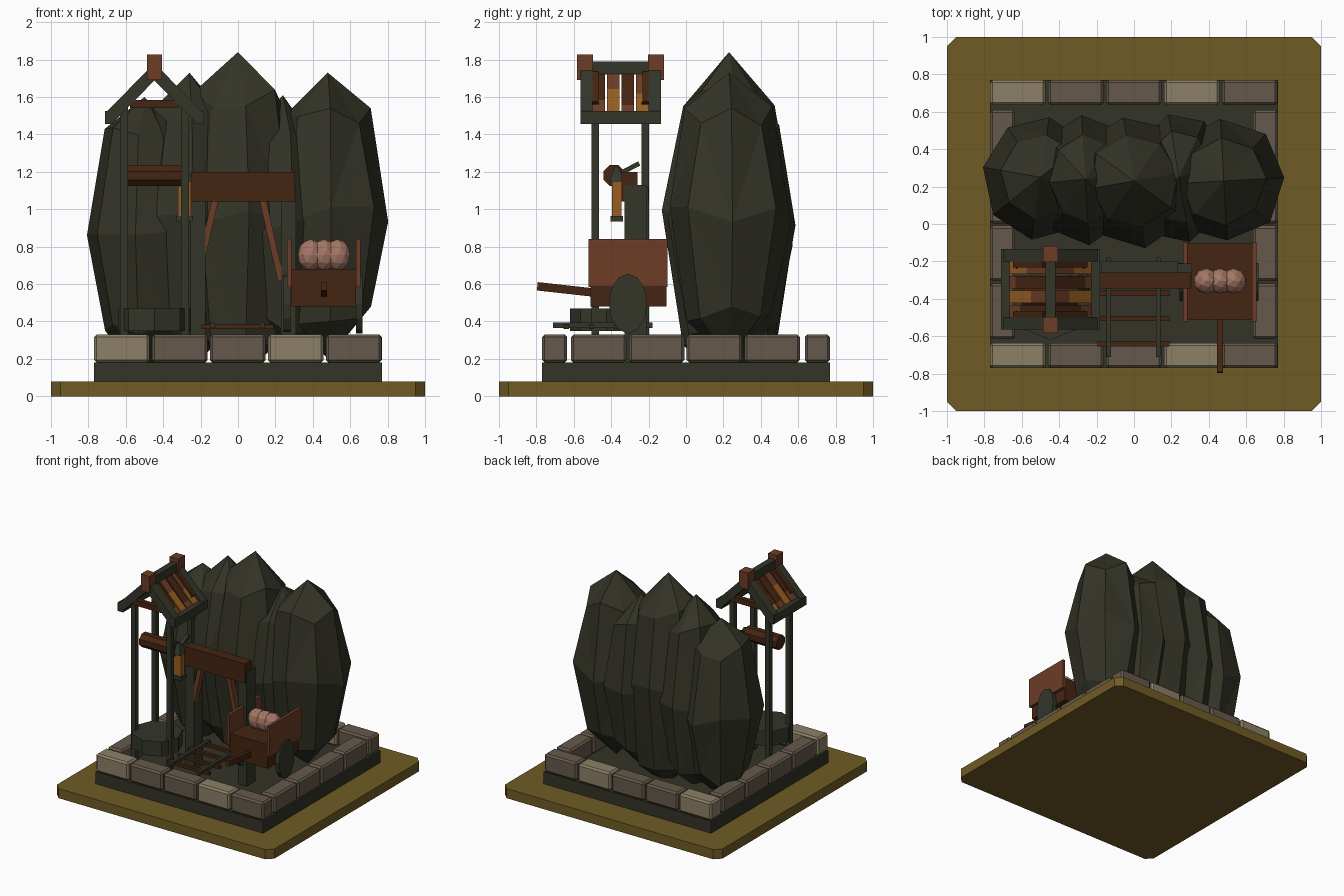
import bpy, bmesh, math, random
from mathutils import Vector, Matrix

if "Cube" in bpy.data.objects:
    bpy.data.objects.remove(bpy.data.objects["Cube"])

random.seed(4)


def mat(name, r, g, b):
    m = bpy.data.materials.new(name)
    lin = [((c / 255 + 0.055) / 1.055) ** 2.4 for c in (r, g, b)]
    m.diffuse_color = (*lin, 1)
    m.use_nodes = True
    m.node_tree.nodes["Principled BSDF"].inputs["Base Color"].default_value = m.diffuse_color
    return m


SAND = mat("olive sand", 112, 91, 36)
ROCK = mat("dark rock", 51, 51, 39)
FRAME = mat("dark timber", 51, 54, 42)
BROWN = mat("dark brown wood", 68, 37, 17)
RED = mat("red brown wood", 108, 61, 38)
AMBER = mat("amber", 152, 94, 32)
LIGHT = mat("light stone", 140, 128, 102)
TAUPE = mat("taupe stone", 101, 89, 75)
ORE = mat("pink ore", 165, 118, 101)


def finish(bm, name, m):
    bmesh.ops.recalc_face_normals(bm, faces=bm.faces)
    me = bpy.data.meshes.new(name)
    bm.to_mesh(me)
    bm.free()
    me.materials.append(m)
    ob = bpy.data.objects.new(name, me)
    bpy.context.collection.objects.link(ob)
    return ob


def box(name, x, y, z, m, bevel=0, vertical_only=False):
    """Box from (min, max) pairs, with optional chamfer."""
    bm = bmesh.new()
    bmesh.ops.create_cube(bm, size=1)
    for v in bm.verts:
        v.co = [(a + b) / 2 + c * (b - a) for (a, b), c in zip((x, y, z), v.co)]
    if bevel:
        edges = [e for e in bm.edges if not vertical_only
                 or abs(e.verts[0].co.z - e.verts[1].co.z) > 1e-4]
        bmesh.ops.bevel(bm, geom=edges, offset=bevel, segments=1, affect='EDGES')
    return finish(bm, name, m)


def beam(name, p, q, side, width, thick, m):
    """Slanted bar from p to q; width is measured along side."""
    p, q, s = Vector(p), Vector(q), Vector(side).normalized()
    d = q - p
    n = d.normalized().cross(s)
    bm = bmesh.new()
    bmesh.ops.create_cube(bm, size=1)
    for v in bm.verts:
        v.co = (p + q) / 2 + d * v.co.x + s * width * v.co.y + n * thick * v.co.z
    return finish(bm, name, m)


def drum(name, c, r1, r2, depth, m, n=8, axis='Z', scale=(1, 1, 1), turn=0):
    bm = bmesh.new()
    bmesh.ops.create_cone(bm, cap_ends=True, segments=n, radius1=r1, radius2=r2, depth=depth)
    rot = Matrix.Rotation(math.pi / 2, 4, 'Y') if axis == 'X' else Matrix()
    bm.transform(Matrix.Translation(c) @ Matrix.Diagonal((*scale, 1)) @ rot
                 @ Matrix.Rotation(turn, 4, 'Z'))
    return finish(bm, name, m)


# Ground and foundation
box("ground_slab", (-1, 1), (-1, 1), (0, 0.08), SAND, 0.05, True)
box("foundation", (-0.77, 0.77), (-0.77, 0.77), (0.08, 0.18), ROCK)

# Border of stone blocks
for i in range(5):
    x = -0.77 + i * 0.31
    m = LIGHT if i in (0, 3) else TAUPE
    for s in (-1, 1):
        box("border_block", (x, x + 0.298), tuple(sorted((s * 0.77, s * 0.635))),
            (0.18, 0.33), m, 0.014)
for i in range(4):
    y = -0.615 + i * 0.309
    for s in (-1, 1):
        box("side_block", tuple(sorted((s * 0.77, s * 0.635))), (y, y + 0.297),
            (0.18, 0.33), TAUPE, 0.014)

# Rock spires: coarse faceted spheres, stretched upward
for x, y, top, low, rx, ry in ((-0.50, 0.25, 1.60, 0.12, 0.30, 0.33),
                               (-0.26, 0.24, 1.73, 0.13, 0.27, 0.34),
                               (0.0, 0.23, 1.84, 0.07, 0.34, 0.35),
                               (0.24, 0.25, 1.61, 0.18, 0.25, 0.345),
                               (0.48, 0.23, 1.73, 0.20, 0.325, 0.325)):
    bm = bmesh.new()
    bmesh.ops.create_uvsphere(bm, u_segments=8, v_segments=4, radius=1)
    bm.transform(Matrix.Rotation(random.uniform(-0.3, 0.3), 4, 'Z'))
    for v in bm.verts:
        tip = abs(v.co.z) > 0.9
        k = 1 if tip else random.uniform(0.97, 1.05)
        dz = 0 if tip else random.uniform(-0.06, 0.06)
        v.co = (x + v.co.x * rx * k, y + v.co.y * ry * k,
                (top + low) / 2 + v.co.z * (top - low) / 2 + dz)
    bmesh.ops.triangulate(bm, faces=bm.faces)
    finish(bm, "rock_spire", ROCK)

# Mine entrance
for x in (-0.255, 0.23):
    box("entrance_post", (x, x + 0.08), (-0.33, -0.21), (0.18, 1.13), FRAME)
box("entrance_lintel", (-0.25, 0.305), (-0.345, -0.26), (1.04, 1.20), BROWN)
box("entrance_back_beam", (-0.2, 0.24), (-0.26, -0.2), (1.04, 1.12), FRAME)
for s in (-1, 1):
    beam("entrance_brace", (0.005 + s * 0.225, -0.3, 0.62), (0.005 + s * 0.125, -0.3, 1.06),
         (0, 1, 0), 0.05, 0.035, RED)

# Track
for x in (-0.135, 0.13):
    box("rail", (x - 0.013, x + 0.013), (-0.71, -0.18), (0.365, 0.395), FRAME)
for y in (-0.64, -0.505, -0.37, -0.23):
    box("track_tie", (-0.195, 0.19), (y - 0.014, y + 0.014), (0.36, 0.385), BROWN)

# Cart
box("cart_body", (0.285, 0.63), (-0.51, -0.105), (0.48, 0.68), BROWN)
for x in (0.262, 0.63):
    box("cart_side_board", (x, x + 0.024), (-0.52, -0.10), (0.585, 0.84), RED)
for x in (0.262, 0.648):
    drum("cart_wheel", (x, -0.31, 0.495), 0.16, 0.16, 0.035, FRAME, 12, 'X', (1, 0.64, 1))
beam("cart_handle", (0.46, -0.795, 0.588), (0.46, -0.48, 0.553), (1, 0, 0), 0.032, 0.045, BROWN)
for x in (0.388, 0.46, 0.532):
    bm = bmesh.new()
    bmesh.ops.create_icosphere(bm, subdivisions=2, radius=1)
    bm.transform(Matrix.Translation((x, -0.305, 0.755)) @ Matrix.Diagonal((0.07, 0.068, 0.085, 1)))
    finish(bm, "ore_lump", ORE)

# Hoist: posts, tub and windlass
CX, CY = -0.447, -0.35
for x in (-0.61, -0.283):
    for y in (-0.486, -0.218):
        box("hoist_post", (x - 0.021, x + 0.021), (y - 0.02, y + 0.02), (0.18, 1.57), FRAME)
drum("tub", (CX, -0.425, 0.41), 0.195, 0.195, 0.12, FRAME, 8)
drum("windlass", (-0.45, -0.385, 1.18), 0.06, 0.06, 0.30, BROWN, 8, 'X', turn=math.pi / 8)

# Lantern
LX, LY = -0.285, -0.37
box("lantern_glass", (LX - 0.035, LX + 0.035), (LY - 0.025, LY + 0.025), (0.96, 1.15), AMBER)
box("lantern_base", (LX - 0.045, LX + 0.045), (LY - 0.033, LY + 0.033), (0.935, 0.965), FRAME)
drum("lantern_cap", (LX, LY, 1.185), 0.06, 0.015, 0.08, FRAME, 4, turn=math.pi / 4)
beam("lantern_hook", (LX, -0.345, 1.195), (LX, -0.25, 1.245), (1, 0, 0), 0.03, 0.025, FRAME)

# Gable roof
Y0, Y1 = CY - 0.215, CY + 0.215
box("roof_ridge", (CX - 0.027, CX + 0.027), (Y0, Y1), (1.72, 1.79), FRAME)
for y in (CY - 0.19, CY + 0.19):
    box("ridge_cap", (CX - 0.04, CX + 0.04), (y - 0.042, y + 0.042), (1.69, 1.828), RED)
    box("roof_collar", (CX - 0.13, CX + 0.13), (y - 0.02, y + 0.02), (1.54, 1.585), BROWN)


def slope(s, t, y, lift=0):
    """Point on a roof side: t = 0 at the ridge, 1 at the eave."""
    return (CX + s * 0.24 * t, y, 1.735 - 0.245 * t + lift)


for s in (-1, 1):
    for y in (Y0 + 0.033, Y1 - 0.033):
        beam("rafter", slope(s, 0, y), slope(s, 1, y), (0, 1, 0), 0.066, 0.065, FRAME)
    for y in (CY - 0.135, CY + 0.135):
        beam("roof_batten", slope(s, 0.15, y, 0.03), slope(s, 0.8, y, 0.03),
             (0, 1, 0), 0.035, 0.02, BROWN)
    box("eave_beam", tuple(sorted((CX + s * 0.215, CX + s * 0.265))), (Y0, Y1),
        (1.455, 1.525), FRAME)
    for i in range(4):
        y = CY + (i - 1.5) * 0.078
        cut = (0.65, 0.4, 0.75, 0.5)[i]
        a, b = (RED, AMBER) if i % 2 else (BROWN, RED)
        beam("roof_plank_upper", slope(s, 0.05, y), slope(s, cut, y), (0, 1, 0), 0.067, 0.02, a)
        beam("roof_plank_lower", slope(s, cut, y), slope(s, 0.95, y), (0, 1, 0), 0.067, 0.02, b)
